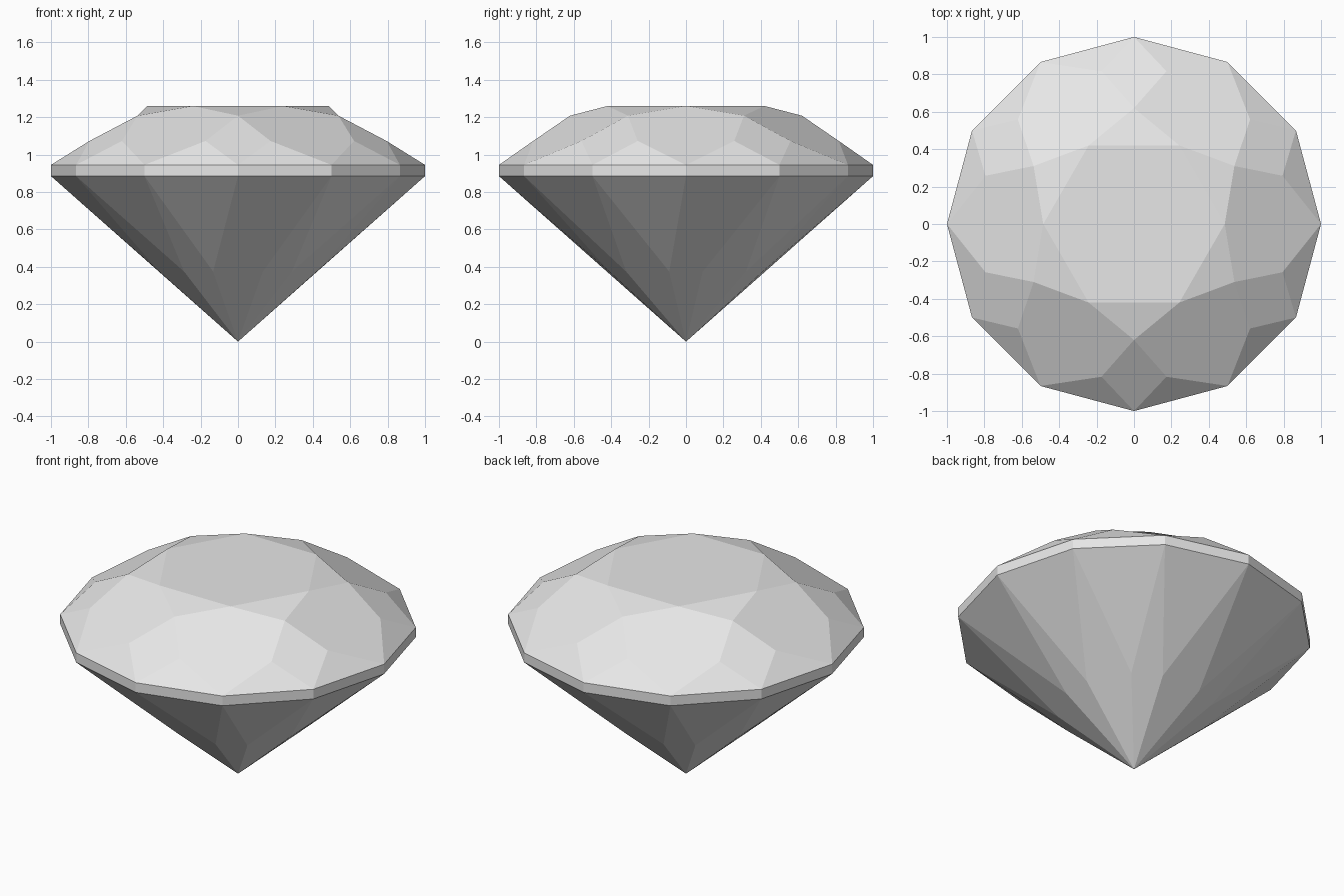
import bpy
import bmesh
from math import sin, cos, radians

cube = bpy.data.objects.get("Cube")
if cube:
    bpy.data.objects.remove(cube, do_unlink=True)

# Single pale grey material
grey = bpy.data.materials.new("pale_grey")
grey.use_nodes = True
colour = (0.8, 0.8, 0.8, 1)
grey.diffuse_color = colour
grey.node_tree.nodes["Principled BSDF"].inputs["Base Color"].default_value = colour

SIDES = 12
HALF = SIDES // 2
SPREAD = 12  # angle between a kite's axis and its side corners

bm = bmesh.new()


def ring(radius, z, angles):
    return [bm.verts.new((radius * cos(radians(a)), radius * sin(radians(a)), z))
            for a in angles]


def pairs(radius, z, offset):
    """Two corners either side of each kite axis."""
    return ring(radius, z, [60 * k + offset + s
                            for k in range(HALF) for s in (-SPREAD, SPREAD)])


# Rings of corners, from the table down to the point
table = ring(0.485, 1.26, [60 * k for k in range(HALF)])
star = ring(0.62, 1.208, [60 * k + 30 for k in range(HALF)])
crown = pairs(0.835, 1.073, 30)
girdle_top = ring(1, 0.945, [30 * k for k in range(SIDES)])
girdle_low = ring(1, 0.885, [30 * k for k in range(SIDES)])
pavilion = pairs(0.43, 0.374, 0)
point = bm.verts.new((0, 0, 0))

# Table
bm.faces.new(table)

for k in range(HALF):
    n = (k + 1) % HALF
    even, odd, after = 2 * k, 2 * k + 1, 2 * n
    c_left, c_right = crown[even], crown[odd]
    p_left, p_right, p_next = pavilion[even], pavilion[odd], pavilion[after]

    # Crown: star triangle, kite, broad facet and two girdle triangles
    bm.faces.new((table[k], star[k], table[n]))
    bm.faces.new((star[k], c_left, girdle_top[odd], c_right))
    bm.faces.new((table[k], star[k - 1], crown[even - 1],
                  girdle_top[even], c_left, star[k]))
    bm.faces.new((c_left, girdle_top[even], girdle_top[odd]))
    bm.faces.new((c_right, girdle_top[odd], girdle_top[after]))

    # Pavilion: narrow kite, broad kite and two girdle triangles
    bm.faces.new((point, p_left, girdle_low[even], p_right))
    bm.faces.new((point, p_right, girdle_low[odd], p_next))
    bm.faces.new((p_right, girdle_low[even], girdle_low[odd]))
    bm.faces.new((p_next, girdle_low[odd], girdle_low[after]))

# Girdle band
for i in range(SIDES):
    j = (i + 1) % SIDES
    bm.faces.new((girdle_low[i], girdle_low[j], girdle_top[j], girdle_top[i]))

bmesh.ops.recalc_face_normals(bm, faces=bm.faces)
mesh = bpy.data.meshes.new("cut_gem")
bm.to_mesh(mesh)
bm.free()
mesh.materials.append(grey)
bpy.context.collection.objects.link(bpy.data.objects.new("cut_gem", mesh))
